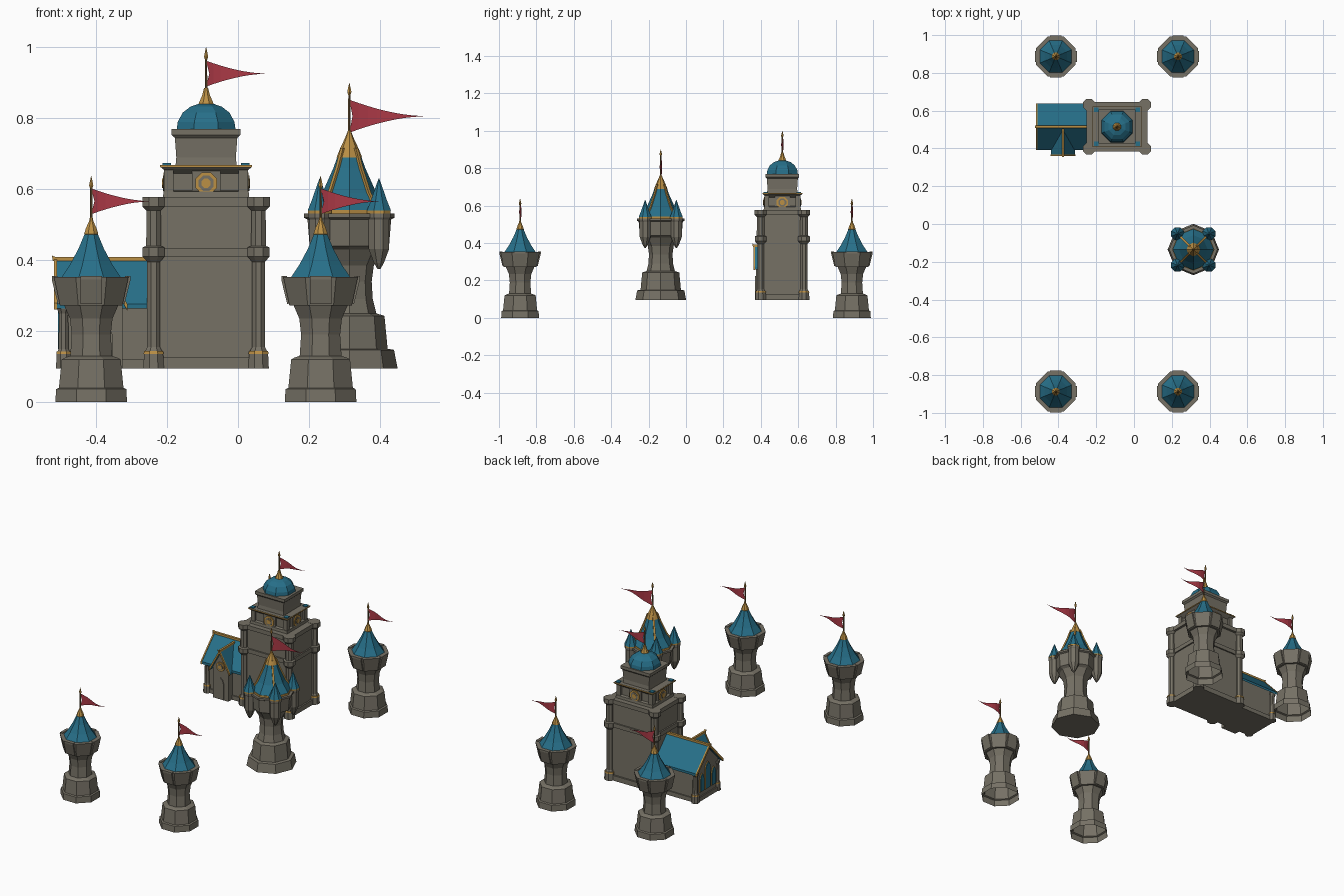
import bpy, bmesh, math
from mathutils import Matrix

def material(name, rgb):
    m = bpy.data.materials.new(name)
    m.diffuse_color = (*rgb, 1)
    return m

STONE = material("grey_stone", (0.18, 0.165, 0.13))
TEAL = material("teal_tiles", (0.02, 0.16, 0.25))
GOLD = material("gold_trim", (0.50, 0.28, 0.06))
WOOD = material("brown_pole", (0.15, 0.09, 0.035))
RED = material("red_cloth", (0.40, 0.04, 0.06))
C8 = math.cos(math.pi / 8)

def mesh(name, verts, faces, mat, loc=(0, 0, 0), rotz=0, fix=True):
    bm = bmesh.new()
    vs = [bm.verts.new(v) for v in verts]
    for f in faces:
        bm.faces.new([vs[i] for i in f])
    if fix:
        bmesh.ops.recalc_face_normals(bm, faces=bm.faces)
    me = bpy.data.meshes.new(name)
    bm.to_mesh(me)
    bm.free()
    me.materials.append(mat)
    ob = bpy.data.objects.new(name, me)
    ob.location = loc
    ob.rotation_euler.z = rotz
    bpy.context.collection.objects.link(ob)
    return ob

def stack(name, c, sections, mat, n=8, vertex=False, bottom=True):
    """Rings of n sides; sections are (half width[, half depth], z)."""
    rot = 0 if vertex else math.pi / n
    k = 1 if vertex else 1 / math.cos(math.pi / n)
    verts, faces = [], []
    for s in sections:
        for i in range(n):
            a = rot + 2 * math.pi * i / n
            verts.append((c[0] + s[0] * k * math.cos(a), c[1] + s[-2] * k * math.sin(a), s[-1]))
    for j in range(len(sections) - 1):
        for i in range(n):
            i2 = (i + 1) % n
            faces.append((j * n + i, j * n + i2, j * n + n + i2, j * n + n + i))
    if bottom:
        faces.append(range(n))
    faces.append(range(len(verts) - n, len(verts)))
    return mesh(name, verts, faces, mat)

def block(name, c, hx, hy, z0, z1, mat=STONE):
    return stack(name, c, [(hx, hy, z0), (hx, hy, z1)], mat, 4)

def prism(name, prof, axis, a0, a1, mat, loc=(0, 0, 0), rotz=0):
    """Extrude a profile of (side, z) points along x or y."""
    n = len(prof)
    put = (lambda a, p: (a, p[0], p[1])) if axis == 'x' else (lambda a, p: (p[0], a, p[1]))
    verts = [put(a, p) for a in (a0, a1) for p in prof]
    faces = [(i, (i + 1) % n, n + (i + 1) % n, n + i) for i in range(n)]
    return mesh(name, verts, faces + [range(n), range(n, 2 * n)], mat, loc, rotz)

def vee(c, w, eave, ridge, t):
    return [(c - w, eave), (c, ridge), (c + w, eave), (c + w, eave - t), (c, ridge - t), (c - w, eave - t)]

def banner(c, z0, top, flag_z, half, length):
    """Pole with gold tip and a swallow-thin waving pennant."""
    stack("flag_pole", c, [(0.0035, z0), (0.003, top - 0.03)], WOOD, 6)
    stack("pole_tip", c, [(0.002, top - 0.038), (0.006, top - 0.026), (0.0005, top)], GOLD, 6)
    verts, n = [], 8
    for i in range(n + 1):
        t = i / n
        w = half * (1 - t) ** 1.7 + 0.0005
        y = c[1] + 0.007 * math.sin(2 * math.pi * t)
        verts += [(c[0] + length * t, y, flag_z + w), (c[0] + length * t, y, flag_z - w)]
        if i == 0:
            verts += [(c[0] + 0.009, c[1] + 0.002, flag_z)]
    faces = [(0, 2, 4, 3)]
    faces[0] = (0, 2, 1, 4, 3)
    faces += [(3 + 2 * i, 4 + 2 * i, 6 + 2 * i, 5 + 2 * i) for i in range(n - 1)]
    mesh("pennant", verts, faces, RED, fix=False)

# --- four corner towers ---
for cx in (-0.414, 0.233):
    for cy in (-0.887, 0.887):
        c = (cx, cy)
        stack("corner_tower", c, [(0.101, 0), (0.099, 0.036), (0.091, 0.04), (0.083, 0.12),
              (0.074, 0.125), (0.059, 0.13), (0.055, 0.19), (0.06, 0.235), (0.076, 0.272),
              (0.088, 0.272), (0.105, 0.352), (0.08, 0.352), (0.08, 0.335)], STONE, bottom=False)
        for k in range(4):   # raised parapet plates
            prism("parapet_plate", [(0.08, 0.28), (0.094, 0.276), (0.111, 0.345), (0.111, 0.355), (0.095, 0.355)],
                  'y', -0.03, 0.03, STONE, (cx, cy, 0), k * math.pi / 2)
        stack("corner_roof", c, [(0.085, 0.35), (0.06, 0.387), (0.036, 0.432), (0.018, 0.475)], TEAL)
        stack("corner_roof_cap", c, [(0.017, 0.468), (0.02, 0.474), (0.015, 0.49), (0.006, 0.51), (0.004, 0.52)], GOLD)
        banner(c, 0.51, 0.637, 0.566, 0.036, 0.163)

# --- great keep: main body with corner columns ---
K = (-0.09, 0.515)
block("keep_plinth", K, 0.157, 0.126, 0.095, 0.125)
block("keep_wall", K, 0.148, 0.116, 0.125, 0.575)
block("keep_mid_ledge", K, 0.156, 0.124, 0.41, 0.435)
block("keep_top_ledge", K, 0.162, 0.13, 0.552, 0.577)
for sx in (-1, 1):
    for sy in (-1, 1):
        c = (K[0] + sx * 0.148, K[1] + sy * 0.116)
        stack("keep_column", c, [(0.029, 0.095), (0.027, 0.135), (0.021, 0.15), (0.018, 0.155), (0.018, 0.395),
              (0.031, 0.41), (0.031, 0.436), (0.021, 0.44), (0.02, 0.54), (0.032, 0.552), (0.032, 0.578)], STONE)
        stack("column_band", c, [(0.0285, 0.136), (0.0265, 0.144)], GOLD)

# second tier with pilasters, gold trim and four round ornaments
stack("tier_two", K, [(0.122, 0.1, 0.575), (0.12, 0.098, 0.593), (0.106, 0.084, 0.597), (0.106, 0.084, 0.645),
      (0.122, 0.1, 0.657), (0.128, 0.105, 0.662), (0.128, 0.105, 0.669)], STONE, 4)
stack("tier_two_trim", K, [(0.13, 0.107, 0.663), (0.13, 0.107, 0.668)], GOLD, 4)
for sx in (-1, 1):
    for sy in (-1, 1):
        c = (K[0] + sx * 0.105, K[1] + sy * 0.083)
        block("tier_two_pilaster", c, 0.013, 0.013, 0.59, 0.66)
        block("corner_tile", (c[0] + sx * 0.006, c[1] + sy * 0.006), 0.012, 0.012, 0.668, 0.674, TEAL)

def medallion(name, r, z, out, ang, c=K):
    """Gold ring with stone face and gold hub on a wall facing ang."""
    for rr, d, m in ((r, 0.006, GOLD), (r * 0.7, 0.008, STONE), (r * 0.42, 0.01, GOLD)):
        prof = [(rr * math.cos(math.pi * (i + .5) / 4), z + rr * math.sin(math.pi * (i + .5) / 4)) for i in range(8)]
        prism(name, prof, 'y', -out - d, -out + 0.004, m, (c[0], c[1], 0), ang)

for k in range(4):
    medallion("round_ornament", 0.033, 0.617, (0.092, 0.114)[k % 2], k * math.pi / 2)
    out = (0.082, 0.104)[k % 2]
    prism("ornament_backing", [(-0.04, 0.59), (0.04, 0.59), (0.04, 0.658), (-0.04, 0.658)], 'y',
          -out - 0.01, -out, STONE, (K[0], K[1], 0), k * math.pi / 2)

# third tier and dome
stack("tier_three", K, [(0.086, 0.082, 0.668), (0.084, 0.079, 0.69), (0.088, 0.083, 0.745), (0.097, 0.09, 0.753),
      (0.097, 0.09, 0.77)], STONE, 4)
stack("dome", K, [(0.083, 0.768), (0.08, 0.79), (0.066, 0.816), (0.044, 0.833), (0.018, 0.842)], TEAL)
stack("dome_cap", K, [(0.022, 0.836), (0.02, 0.844), (0.011, 0.865), (0.006, 0.885)], GOLD)
banner(K, 0.88, 1.0, 0.926, 0.036, 0.165)

# --- side hall with cross gable ---
Y = 0.515
prism("hall_wall", [(Y - 0.1, 0.095), (Y + 0.1, 0.095), (Y + 0.1, 0.285), (Y, 0.39), (Y - 0.1, 0.285)],
      'x', -0.5, -0.23, STONE)
block("hall_plinth", (-0.37, Y), 0.137, 0.107, 0.095, 0.12)
prism("hall_roof", vee(Y, 0.122, 0.277, 0.404, 0.014), 'x', -0.513, -0.235, TEAL)
prism("hall_rake_trim", vee(Y, 0.124, 0.279, 0.409, 0.018), 'x', -0.519, -0.511, GOLD)
prism("hall_ridge", [(-0.525, 0.413), (-0.515, 0.409), (-0.235, 0.409), (-0.235, 0.397), (-0.522, 0.397)],
      'y', Y - 0.007, Y + 0.007, GOLD)
for sy in (-1, 1):
    stack("hall_column", (-0.492, Y + sy * 0.1), [(0.021, 0.095), (0.02, 0.135), (0.014, 0.15), (0.013, 0.25),
          (0.018, 0.262), (0.018, 0.272)], STONE)
    stack("hall_column_band", (-0.492, Y + sy * 0.1), [(0.0205, 0.136), (0.019, 0.143)], GOLD)
def arch(w, z0, z1, z2):
    return [(-w, z0), (w, z0), (w, z1), (w * 0.6, (z1 + z2) / 2 + 0.006), (0, z2),
            (-w * 0.6, (z1 + z2) / 2 + 0.006), (-w, z1)]
for off, w in ((-0.055, 0.016), (0, 0.021), (0.055, 0.016)):   # end windows
    top = 0.3 if off == 0 else 0.25
    for d, e, m in ((0.005, 0.004, GOLD), (0.008, 0, TEAL)):
        prism("end_window", arch(w + e, 0.15 - e, top - 0.03, top + e), 'y', -d, 0.002, m,
              (-0.5, Y + off, 0), -math.pi / 2)
G = -0.376
prism("gable_wall", [(G - 0.05, 0.095), (G + 0.05, 0.095), (G + 0.05, 0.28), (G, 0.37), (G - 0.05, 0.28)],
      'y', 0.375, Y, STONE)
prism("gable_roof", vee(G, 0.063, 0.272, 0.387, 0.014), 'y', 0.366, Y, TEAL)
prism("gable_rake_trim", vee(G, 0.065, 0.274, 0.391, 0.018), 'y', 0.36, 0.368, GOLD)
prism("gable_ridge", [(0.354, 0.397), (0.364, 0.392), (Y, 0.392), (Y, 0.382), (0.358, 0.38)],
      'x', G - 0.006, G + 0.006, GOLD)
medallion("gable_ornament", 0.028, 0.29, 0, 0, (G, 0.375))
prism("gable_door", arch(0.022, 0.1, 0.19, 0.225), 'y', 0.37, 0.377, STONE, (G, 0, 0))

# --- round tower with four hanging turrets ---
T = (0.314, -0.135)
stack("tall_tower", T, [(0.136, 0.095), (0.126, 0.147), (0.108, 0.15), (0.099, 0.243), (0.076, 0.25), (0.066, 0.29),
      (0.063, 0.34), (0.069, 0.385), (0.095, 0.43), (0.112, 0.44), (0.118, 0.515), (0.128, 0.52), (0.128, 0.531)],
      STONE, vertex=True)
stack("tall_roof_gold_eave", T, [(0.112, 0.53), (0.112, 0.542)], GOLD, vertex=True)
roof = [(0.11, 0.54), (0.076, 0.59), (0.045, 0.66), (0.025, 0.715)]
stack("tall_roof", T, roof, TEAL, vertex=True)
stack("tall_roof_cap", T, [(0.036, 0.69), (0.03, 0.705), (0.026, 0.715), (0.012, 0.745), (0.004, 0.765)], GOLD, vertex=True)
for k in range(4):
    a = math.pi / 4 + k * math.pi / 2
    prism("roof_rib", [(r + 0.005, z + 0.002) for r, z in roof] + [(r - 0.006, z) for r, z in reversed(roof)],
          'y', -0.005, 0.005, GOLD, (*T, 0), a)
    c = (T[0] + 0.118 * math.cos(a), T[1] + 0.118 * math.sin(a))
    stack("turret", c, [(0.004, 0.375), (0.014, 0.392), (0.029, 0.432), (0.029, 0.515), (0.032, 0.52), (0.032, 0.535)], STONE)
    stack("turret_trim", c, [(0.033, 0.532), (0.033, 0.54)], GOLD)
    stack("turret_spire", c, [(0.034, 0.54), (0.022, 0.57), (0.01, 0.605), (0.001, 0.63)], TEAL)
banner(T, 0.755, 0.9, 0.806, 0.046, 0.208)
